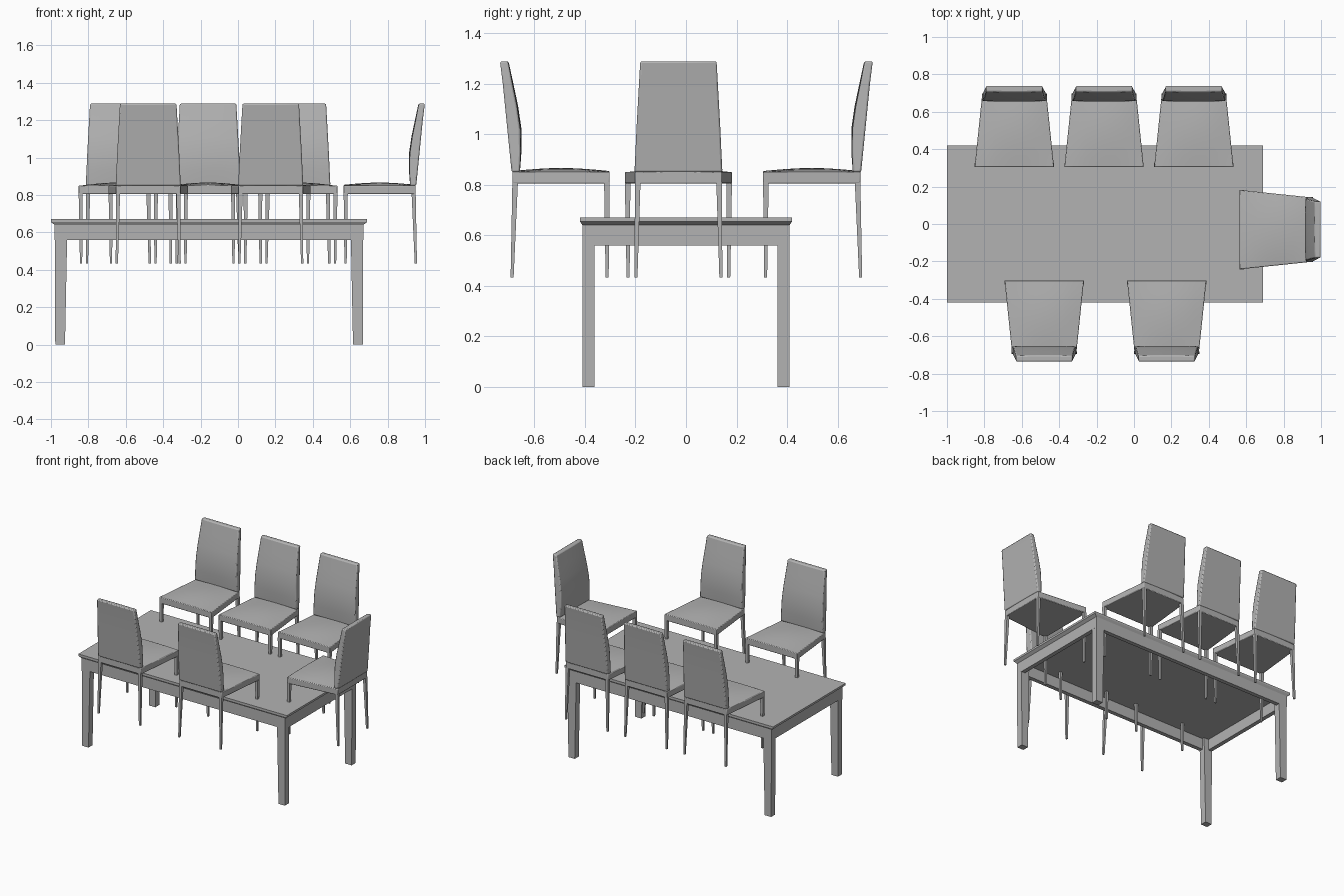
import bpy, bmesh, math
from mathutils import Matrix, Vector

if "Cube" in bpy.data.objects:
    bpy.data.objects.remove(bpy.data.objects["Cube"])

grey = bpy.data.materials.new("plain_grey")
grey.use_nodes = True
grey.diffuse_color = (0.45, 0.45, 0.45, 1)
grey.node_tree.nodes["Principled BSDF"].inputs["Base Color"].default_value = (0.45, 0.45, 0.45, 1)


def loft(name, rings, smooth=False, bevel=0):
    """Skin equal-length rings of points and cap both ends."""
    bm = bmesh.new()
    rows = [[bm.verts.new(p) for p in ring] for ring in rings]
    n = len(rows[0])
    for a, b in zip(rows, rows[1:]):
        for i in range(n):
            j = (i + 1) % n
            bm.faces.new((a[i], a[j], b[j], b[i]))
    bm.faces.new(rows[0][::-1])
    bm.faces.new(rows[-1])
    bmesh.ops.recalc_face_normals(bm, faces=bm.faces)
    mesh = bpy.data.meshes.new(name)
    bm.to_mesh(mesh)
    bm.free()
    mesh.materials.append(grey)
    ob = bpy.data.objects.new(name, mesh)
    bpy.context.collection.objects.link(ob)
    if smooth:
        bpy.ops.object.select_all(action='DESELECT')
        ob.select_set(True)
        bpy.context.view_layer.objects.active = ob
        bpy.ops.object.shade_smooth_by_angle(angle=math.radians(35))
    if bevel:
        mod = ob.modifiers.new("soft_edges", 'BEVEL')
        mod.width = bevel
        mod.segments = 2
        mod.limit_method = 'ANGLE'
        mod.angle_limit = math.radians(40)
    return ob


def rect(x0, x1, y0, y1, z):
    return [(x0, y0, z), (x1, y0, z), (x1, y1, z), (x0, y1, z)]


# Table: top with a chamfered underside, hollow apron, tapered legs
L, R, D = -0.98, 0.67, 0.41
loft("table_top", [rect(L, R, -D, D, 0.64),
                   rect(-1, 0.69, -0.42, 0.42, 0.655),
                   rect(-1, 0.69, -0.42, 0.42, 0.67)])
T = 0.03
for side, (x0, x1, y0, y1) in {
        "front": (L, R, -D, T - D), "back": (L, R, D - T, D),
        "right": (L, L + T, T - D, D - T), "left": (R - T, R, T - D, D - T)}.items():
    loft("table_apron_" + side, [rect(x0, x1, y0, y1, z) for z in (0.56, 0.645)])
for sx, xname in ((-1, "right"), (1, "left")):
    for sy, yname in ((-1, "front"), (1, "back")):
        edge = L if sx < 0 else R
        rings = []
        for z, inset, w in ((0, 0.003, 0.052), (0.645, 0, 0.068)):
            xs = sorted((edge - sx * inset, edge - sx * (inset + w)))
            ys = sorted((sy * D, sy * (D - 0.047)))
            rings.append(rect(*xs, *ys, z))
        loft(f"table_leg_{yname}_{xname}", rings)

# Chair, with the middle of its front edge at the origin and its back at +y
ACROSS = [i / 4 for i in range(-4, 5)]


def seat_ring(y):
    t = y / 0.385
    hw = 0.212 - 0.04 * t
    dome = 0.004 + 0.012 * math.sin(math.pi * t)
    top = [(hw * u, y, 0.85 + dome * (1 - u * u)) for u in ACROSS]
    return [(hw, y, 0.805), (-hw, y, 0.805)] + top


def back_ring(z, hw, front, rear, bulge):
    face = [(hw * u, front - bulge * (1 - u * u), z) for u in ACROSS]
    return face + [(hw, rear, z), (-hw, rear, z)]


parts = [
    loft("chair_seat", [seat_ring(0.385 * i / 8) for i in range(9)], True, 0.004),
    loft("chair_back", [back_ring(0.85, 0.174, 0.355, 0.388, 0),
                        back_ring(0.93, 0.170, 0.352, 0.396, 0.003),
                        back_ring(1.02, 0.166, 0.354, 0.405, 0.005),
                        back_ring(1.11, 0.161, 0.367, 0.414, 0.005),
                        back_ring(1.20, 0.156, 0.385, 0.423, 0.004),
                        back_ring(1.288, 0.151, 0.402, 0.434, 0.002)], True, 0.007),
]
for sx, side in ((-1, "right"), (1, "left")):
    for name, foot, top in (("front", (0.199, 0.010), (0.201, 0.011)),
                            ("back", (0.168, 0.386), (0.161, 0.374))):
        rings = []
        for (x, y), r, z in ((foot, 0.006, 0.433), (top, 0.011, 0.81)):
            rings.append(rect(sx * x - r, sx * x + r, y - r, y + r, z))
        parts.append(loft(f"chair_leg_{name}_{side}", rings))

# Six chairs around the table: x, y of the seat front, turn in degrees
places = [(-0.64, 0.305, 0), (-0.16, 0.305, 0), (0.32, 0.305, 0),
          (-0.48, -0.302, 180), (0.175, -0.302, 180), (0.565, -0.03, -90)]
for k, (x, y, turn) in enumerate(places):
    place = Matrix.Translation(Vector((x, y, 0))) @ Matrix.Rotation(math.radians(turn), 4, 'Z')
    for part in parts:
        ob = part
        if k:
            ob = part.copy()
            bpy.context.collection.objects.link(ob)
        ob.matrix_world = place
